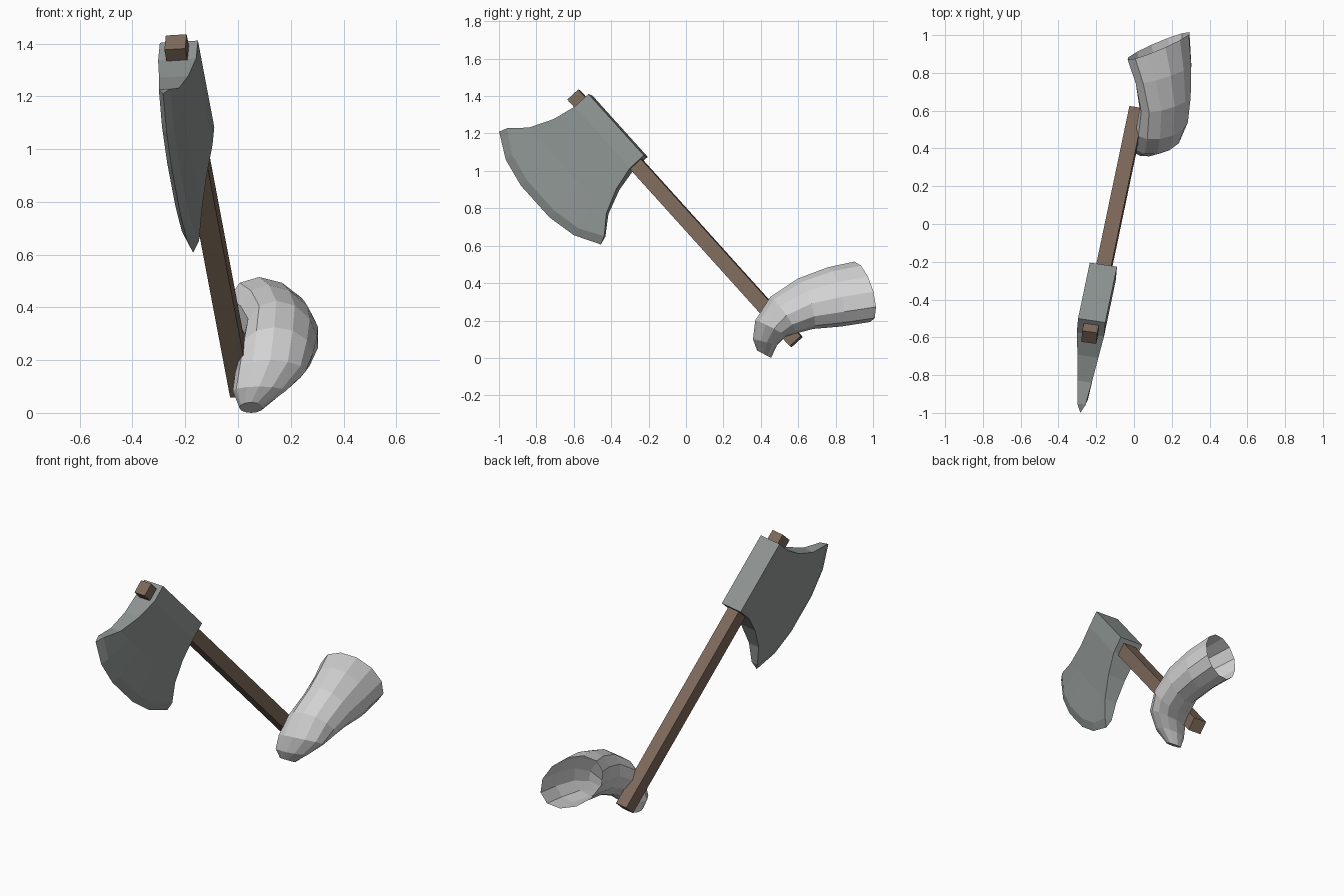
import bpy, bmesh, math
from mathutils import Vector

if "Cube" in bpy.data.objects:
    bpy.data.objects.remove(bpy.data.objects["Cube"])


def material(name, color):
    m = bpy.data.materials.new(name)
    m.diffuse_color = (*color, 1)
    m.use_nodes = True
    m.node_tree.nodes["Principled BSDF"].inputs["Base Color"].default_value = m.diffuse_color
    return m


STEEL = material("grey steel", (0.28, 0.31, 0.30))
WOOD = material("brown wood", (0.21, 0.145, 0.105))
CLOTH = material("pale grey", (0.65, 0.65, 0.65))

# Axe frame: D runs up the handle, T across the blade thickness, B towards the edge
D = Vector((-0.139, -0.663, 0.735)).normalized()
T = Vector((0.987, -0.147, 0.06))
T = (T - D * T.dot(D)).normalized()
B = T.cross(D)
ORIGIN = Vector((-0.193, -0.363, 1.243))   # middle of the back of the head


def axe(b, d, t):
    return ORIGIN + B * b + D * d + T * t


def finish(name, bm, mat, closed=True):
    if closed:
        bmesh.ops.recalc_face_normals(bm, faces=bm.faces)
    me = bpy.data.meshes.new(name)
    bm.to_mesh(me)
    bm.free()
    me.materials.append(mat)
    ob = bpy.data.objects.new(name, me)
    bpy.context.collection.objects.link(ob)


def loft(bm, rings):
    loops = [[bm.verts.new(p) for p in r] for r in rings]
    n = len(loops[0])
    for a, b in zip(loops, loops[1:]):
        for i in range(n):
            j = (i + 1) % n
            bm.faces.new((a[i], a[j], b[j], b[i]))
    return loops


# Handle: long square bar
bm = bmesh.new()
section = [(0.027, -0.04), (0.107, -0.04), (0.107, 0.04), (0.027, 0.04)]
ends = loft(bm, [[axe(b, d, t) for b, t in section] for d in (-1.51, 0.283)])
for loop in ends:
    bm.faces.new(loop)
finish("axe_handle", bm, WOOD)

# Axe head: stations along D, each a strip from the back to the cutting edge.
# u is the position from lower tip (-1) to upper tip (1).
body = [(0.0, 0.223, 0.073), (0.10, 0.223, 0.073), (0.23, 0.253, 0.056),
        (0.36, 0.312, 0.038)]                      # b, half height, half thickness
edge = [(-1, 0.496, 0.41), (-0.66, 0.57, 0.275), (-0.28, 0.603, 0.116)]
edge += [(-u, b, d) for u, b, d in reversed(edge)]  # u, b, half height
bm = bmesh.new()
strips = []
for u, eb, ed in edge:
    s = math.copysign(1, u)
    side = [(b, u * h, t) for b, h, t in body]
    side.append((eb - 0.045, s * (ed - (0.018 if ed > 0.4 else 0.005)), 0.022))
    outline = side + [(eb, s * ed, 0.0)] + [(b, d, -t) for b, d, t in reversed(side)]
    strips.append([axe(*p) for p in outline])
ends = loft(bm, strips)
for loop in (ends[0], ends[-1]):                   # concave top and bottom, in strips
    n = len(loop)
    for i in range(n // 2 - 1):
        bm.faces.new((loop[i], loop[i + 1], loop[n - 2 - i], loop[n - 1 - i]))
    m = n // 2
    bm.faces.new((loop[m - 1], loop[m], loop[m + 1]))
finish("axe_head", bm, STEEL)

# Sleeve: bent tapering tube, open at the wide end.
# Each ring: outer (y, z), inner (y, z), x min, x max, y skew, x skew
rings = [
    ((0.38, 0.04), (0.455, 0.00), 0.005, 0.095, 0.00, 0.00),
    ((0.358, 0.10), (0.485, 0.065), -0.02, 0.18, 0.01, 0.00),
    ((0.37, 0.20), (0.53, 0.112), -0.01, 0.255, 0.02, 0.00),
    ((0.45, 0.325), (0.585, 0.13), 0.01, 0.285, 0.02, -0.01),
    ((0.60, 0.425), (0.68, 0.155), 0.03, 0.30, 0.03, -0.02),
    ((0.76, 0.485), (0.83, 0.168), 0.01, 0.303, 0.04, -0.04),
    ((0.90, 0.515), (0.985, 0.192), -0.03, 0.29, 0.06, -0.05),
]
SIDES = 12
bm = bmesh.new()
points = []
for (oy, oz), (iy, iz), x0, x1, sy, sx in rings:
    ring = []
    for k in range(SIDES):
        a = 2 * math.pi * k / SIDES
        c, s = math.cos(a), math.sin(a)
        ring.append(((x0 + x1) / 2 + (x1 - x0) / 2 * s + sx * c,
                     (oy + iy) / 2 + (oy - iy) / 2 * c + sy * s,
                     (oz + iz) / 2 + (oz - iz) / 2 * c))
    points.append(ring)
loops = loft(bm, points)
bm.faces.new(list(reversed(loops[0])))
finish("sleeve", bm, CLOTH)
